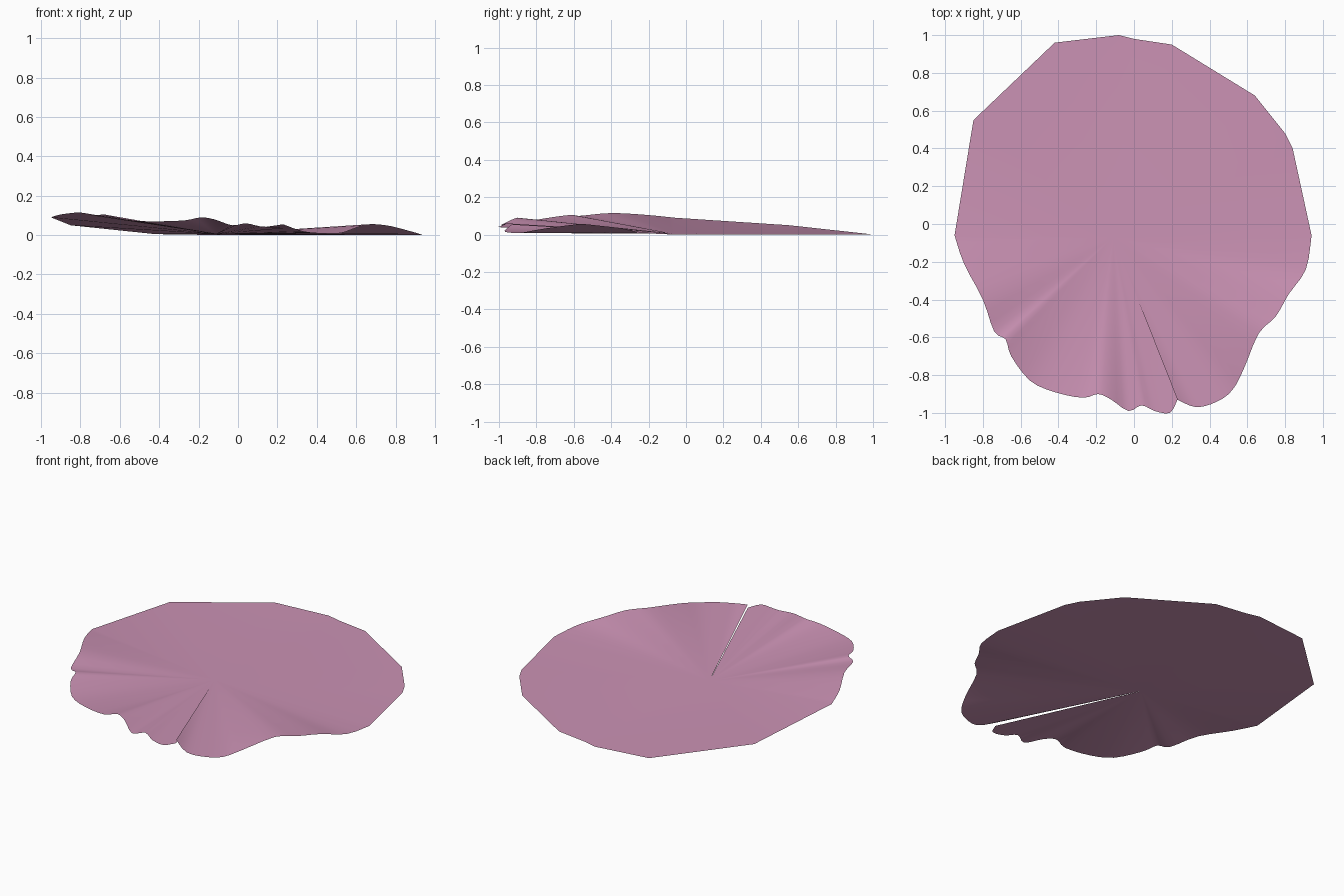
import bpy
import bmesh
from mathutils import Vector

default_cube = bpy.data.objects.get("Cube")
if default_cube:
    bpy.data.objects.remove(default_cube, do_unlink=True)


def make_material(name, colour):
    material = bpy.data.materials.new(name)
    material.use_nodes = True
    material.diffuse_color = colour
    shader = next(n for n in material.node_tree.nodes if n.type == "BSDF_PRINCIPLED")
    shader.inputs["Base Color"].default_value = colour
    shader.inputs["Roughness"].default_value = 0.8
    return material


def to_points(values):
    """Turn hundredths of a unit into vectors."""
    return [Vector(value) / 100 for value in values]


def smooth_path(points, steps=3):
    """Catmull-Rom curve through every control point."""
    padded = [points[0]] + points + [points[-1]]
    path = []
    for before, start, end, after in zip(padded, padded[1:], padded[2:], padded[3:]):
        for step in range(steps):
            t = step / steps
            tangent_in = (end - before) / 2
            tangent_out = (after - start) / 2
            bend = (end - start) * 3 - tangent_in * 2 - tangent_out
            twist = (start - end) * 2 + tangent_in + tangent_out
            path.append(start + tangent_in * t + bend * t**2 + twist * t**3)
    return path + [points[-1]]


# Ruffled front edge on the left of the seam
left_ruffle = to_points([
    (23, -93, 5.5), (33, -97, 2), (44, -94, 1), (52, -88, 1), (58, -77, 3),
    (66, -58, 5.5), (75, -49, 5), (82, -37, 3.5), (91, -24, 1), (94, -6, 0)])

# Straight-sided back edge
back_edge = to_points([
    (84, 40, 0), (80, 48, 0), (64, 68, 0), (20, 95, 0), (0, 98, 0),
    (-8, 100, 0), (-42, 96, 0.5), (-85, 55, 5)])

# Ruffled front edge on the right of the seam
right_ruffle = to_points([
    (-95, -6, 9), (-90, -21, 10.5), (-80, -40, 11.5), (-74, -57, 10),
    (-68, -61, 10.5), (-65, -70, 9.5), (-55, -83, 7.5), (-42, -89, 7),
    (-27, -92, 7.5), (-19, -90, 9), (-12, -93, 8), (-3, -99, 5),
    (4, -96, 6), (11, -99, 4.5), (19, -100, 4), (23, -93, 3.5)])

rim = smooth_path(left_ruffle) + back_edge + smooth_path(right_ruffle)
centre = Vector((-0.11, -0.07, 0.005))

# Petal sheet: a fan around the centre, left open along the front seam
bm = bmesh.new()
hub = bm.verts.new(centre)
rim_verts = [bm.verts.new(point) for point in rim]
for first, second in zip(rim_verts, rim_verts[1:]):
    bm.faces.new((hub, first, second))

mesh = bpy.data.meshes.new("petal")
bm.to_mesh(mesh)
bm.free()
petal = bpy.data.objects.new("petal", mesh)
bpy.context.collection.objects.link(petal)
mesh.materials.append(make_material("dusty pink", (0.6, 0.29, 0.46, 1)))
for face in mesh.polygons:
    face.use_smooth = True
